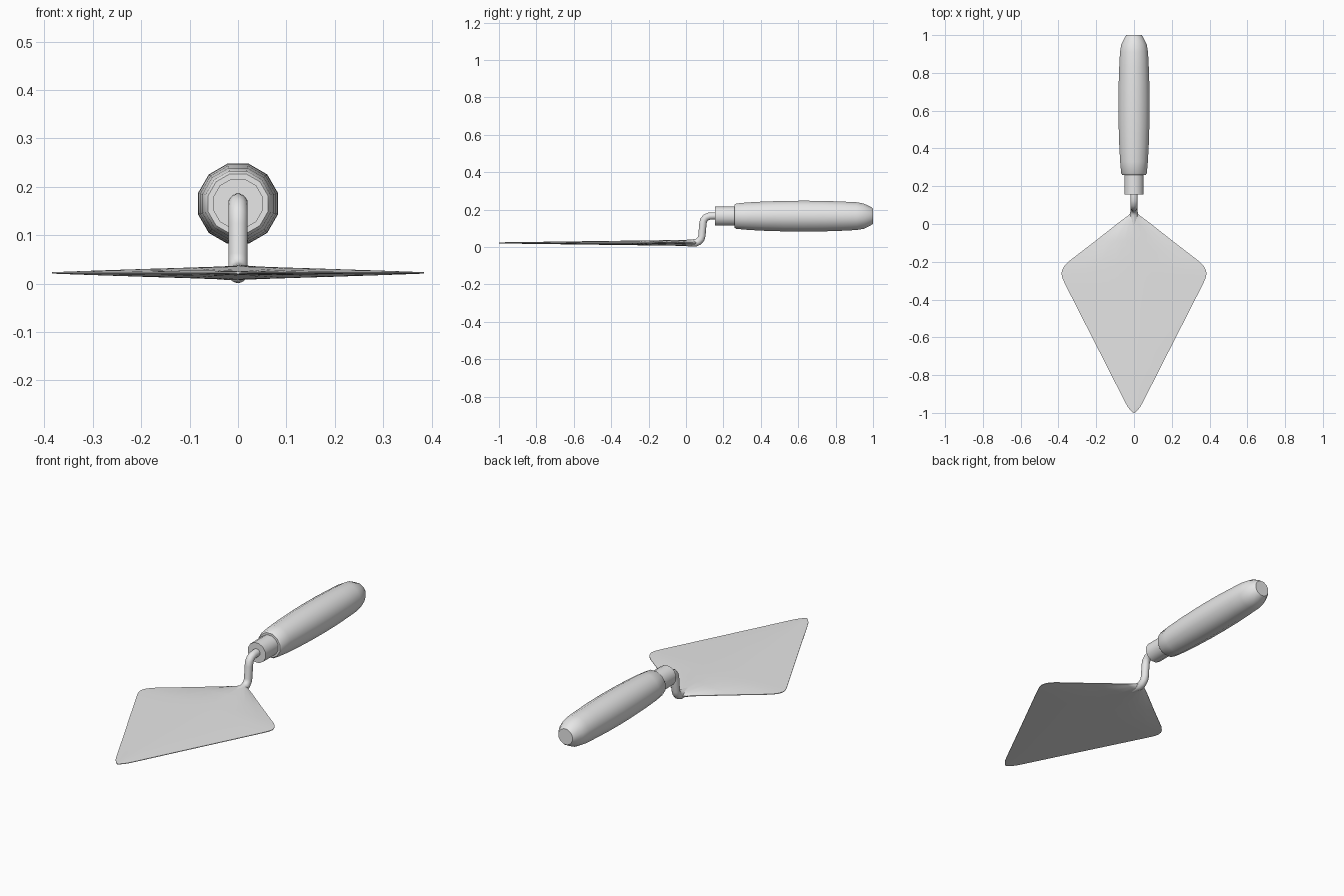
import bpy, bmesh, math
from mathutils import Vector

cube = bpy.data.objects.get("Cube")
if cube:
    bpy.data.objects.remove(cube, do_unlink=True)

grey = bpy.data.materials.new("plain grey")
grey.use_nodes = True
grey.diffuse_color = (0.8, 0.8, 0.8, 1)
grey.node_tree.nodes["Principled BSDF"].inputs["Base Color"].default_value = (0.8, 0.8, 0.8, 1)


def finish(name, bm, angle):
    bmesh.ops.remove_doubles(bm, verts=bm.verts[:], dist=0.0001)
    bmesh.ops.recalc_face_normals(bm, faces=bm.faces[:])
    mesh = bpy.data.meshes.new(name)
    bm.to_mesh(mesh)
    bm.free()
    mesh.materials.append(grey)
    obj = bpy.data.objects.new(name, mesh)
    bpy.context.collection.objects.link(obj)
    bpy.ops.object.select_all(action="DESELECT")
    obj.select_set(True)
    bpy.context.view_layer.objects.active = obj
    bpy.ops.object.shade_smooth_by_angle(angle=math.radians(angle))
    return obj


def loft(bm, rings):
    """Skin closed rings of points and cap both ends."""
    rows = [[bm.verts.new(p) for p in ring] for ring in rings]
    for a, b in zip(rows, rows[1:]):
        for i in range(len(a)):
            j = (i + 1) % len(a)
            bm.faces.new((a[i], a[j], b[j], b[i]))
    bm.faces.new(rows[0])
    bm.faces.new(rows[-1])


def ring(centre, tilt, radius, sides):
    """Circle around a path that runs in the yz plane at angle tilt."""
    up = Vector((0, -math.sin(tilt), math.cos(tilt)))
    points = []
    for i in range(sides):
        a = math.tau * (i + 0.5) / sides
        points.append(Vector(centre) + radius * (math.cos(a) * Vector((1, 0, 0)) + math.sin(a) * up))
    return points


def turned(name, profile, angle):
    bm = bmesh.new()
    loft(bm, [ring((0, y, 0.165), 0, r, 12) for y, r in profile])
    return finish(name, bm, angle)


# Blade: a thin lens-shaped kite, thickest at the heel
outline = [(0.062, 0.012), (0.045, 0.03), (0.02, 0.065), (-0.09, 0.205), (-0.2, 0.348),
           (-0.225, 0.371), (-0.245, 0.381), (-0.265, 0.384), (-0.29, 0.378), (-0.32, 0.364),
           (-0.55, 0.247), (-0.76, 0.14), (-0.93, 0.054), (-0.965, 0.035),
           (-0.985, 0.02), (-0.996, 0.008), (-1.0, 0.003)]
bm = bmesh.new()
sections = []
steps = [-1, -0.75, -0.5, -0.25, 0, 0.25, 0.5, 0.75, 1]
for y, w in outline:
    ridge = 0.003 + 0.013 * (y + 1)
    lens = [(u, 0.0015 + (ridge - 0.0015) * (1 - abs(u) ** 1.3)) for u in steps]
    sections.append([(u * w, y, 0.022 + h) for u, h in lens]
                    + [(u * w, y, 0.022 - h) for u, h in reversed(lens)])
loft(bm, sections)
finish("blade", bm, 40)

# Tang: cranked rod rising from the heel into the ferrule
path = [(-0.02, 0.022, 0, 0.015), (0.03, 0.021, 0, 0.02), (0.05, 0.022, 12, 0.021),
        (0.067, 0.029, 35, 0.02), (0.08, 0.043, 60, 0.02), (0.085, 0.06, 82, 0.02),
        (0.09, 0.122, 82, 0.02), (0.094, 0.143, 65, 0.02), (0.106, 0.158, 38, 0.02),
        (0.125, 0.165, 10, 0.02), (0.145, 0.166, 0, 0.02), (0.2, 0.166, 0, 0.02)]
bm = bmesh.new()
loft(bm, [ring((0, y, z), math.radians(t), r, 16) for y, z, t, r in path])
finish("tang", bm, 50)

# Ferrule and handle: turned twelve-sided parts
turned("ferrule", [(0.155, 0.053), (0.3, 0.053)], 40)
turned("handle", [(0.26, 0.064), (0.268, 0.07), (0.33, 0.076), (0.42, 0.081), (0.53, 0.0845),
                  (0.63, 0.0855), (0.73, 0.0845), (0.83, 0.081), (0.91, 0.077), (0.95, 0.07),
                  (0.99, 0.05), (1.0, 0.042)], 32)
